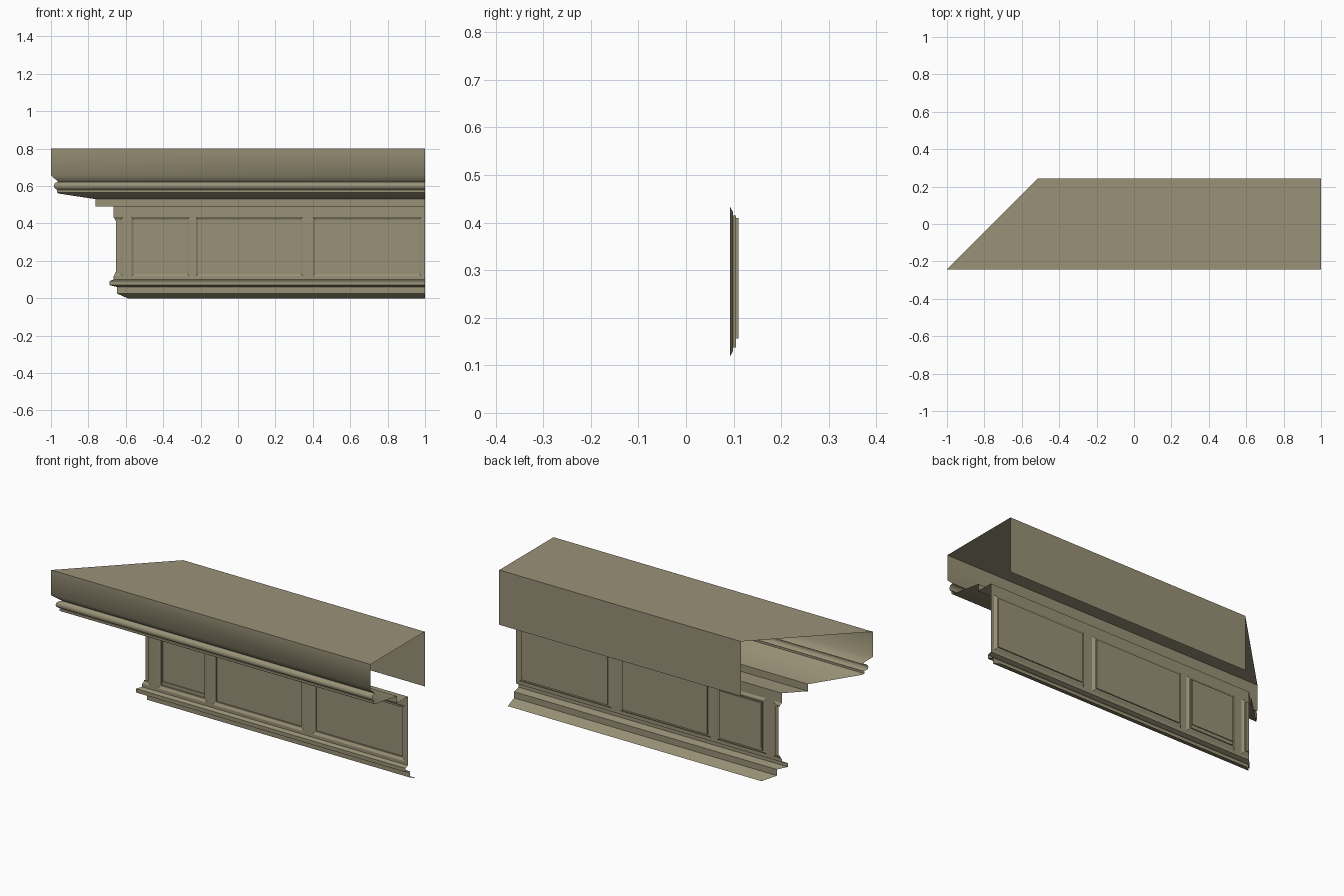
import bpy, bmesh, math

if "Cube" in bpy.data.objects:
    bpy.data.objects.remove(bpy.data.objects["Cube"])

MITRE = -0.757          # left end lies on the plane x = y + MITRE
RIGHT = 1.0

stone = bpy.data.materials.new("khaki stone")
stone.diffuse_color = (0.32, 0.285, 0.185, 1)
stone.use_nodes = True
stone.node_tree.nodes["Principled BSDF"].inputs["Base Color"].default_value = stone.diffuse_color


def finish(bm, name, smooth=None):
    bmesh.ops.remove_doubles(bm, verts=bm.verts, dist=1e-5)
    me = bpy.data.meshes.new(name)
    bm.to_mesh(me)
    bm.free()
    me.materials.append(stone)
    ob = bpy.data.objects.new(name, me)
    bpy.context.collection.objects.link(ob)
    if smooth:
        bpy.ops.object.select_all(action='DESELECT')
        ob.select_set(True)
        bpy.context.view_layer.objects.active = ob
        bpy.ops.object.shade_smooth_by_angle(angle=math.radians(smooth))
    return ob


def quad(bm, pts):
    bm.faces.new([bm.verts.new(p) for p in pts])


def moulding(name, profile, smooth=None):
    """Sweep an open (y, z) profile from the mitred end to the right end."""
    bm = bmesh.new()
    for (y0, z0), (y1, z1) in zip(profile, profile[1:]):
        quad(bm, [(y0 + MITRE, y0, z0), (y1 + MITRE, y1, z1),
                  (RIGHT, y1, z1), (RIGHT, y0, z0)])
    return finish(bm, name, smooth)


# Cornice: back plate, top, fascia, rounded bead and soffit
bead = [(-0.207 - 0.02 * math.sin(math.pi * i / 8),
         0.601 + 0.02 * math.cos(math.pi * i / 8)) for i in range(9)]
moulding("cornice", [(0.243, 0.49), (0.243, 0.80), (-0.243, 0.80),
                     (-0.243, 0.657), (-0.203, 0.621)] + bead +
         [(-0.212, 0.578), (-0.212, 0.566), (-0.203, 0.56),
          (-0.005, 0.53), (-0.005, 0.49), (0.092, 0.49)], 52)

# Base moulding
moulding("base_moulding", [(0.092, 0.10), (0.07, 0.092), (0.07, 0.07),
                           (0.11, 0.06), (0.11, 0.025), (0.167, 0.0)])

# Frieze wall: rails, stiles and stepped recessed panels
WALL, Z0, Z1 = 0.092, 0.118, 0.434
bm = bmesh.new()
left = WALL + MITRE


def rect(x0, x1, z0, z1, y):
    return [(x0, y, z0), (x1, y, z0), (x1, y, z1), (x0, y, z1)]


for z0, z1 in ((0.10, Z0), (Z1, 0.49)):
    quad(bm, rect(left, RIGHT, z0, z1, WALL))

# (left, right, final depth, extra inset at the bottom)
panels = [(None, -0.615, 0.105, 0.0), (-0.57, -0.26, 0.110, 0.014),
          (-0.225, 0.347, 0.105, 0.0), (0.40, 0.98, 0.105, 0.0)]
for i, (x0, x1, depth, low) in enumerate(panels):
    stile_end = panels[i + 1][0] if i < 3 else RIGHT
    quad(bm, rect(x1, stile_end, Z0, Z1, WALL))
    rings = [(0, WALL, 0), (0.012, 0.099, 0), (0.019, 0.099, 0),
             (0.019, 0.105, 0)]
    if low:
        rings += [(0.024, 0.105, low), (0.024, depth, low)]
    loops = []
    for inset, y, drop in rings:
        xl = y + MITRE if x0 is None else x0 + inset
        loops.append(rect(xl, x1 - inset, Z0 + inset + drop, Z1 - inset, y))
    for a, b in zip(loops, loops[1:]):
        for k in range(3 if x0 is None else 4):
            n = (k + 1) % 4
            pts = [a[k], a[n], b[n], b[k]]
            quad(bm, pts)
    quad(bm, loops[-1])
finish(bm, "panelled_frieze")
